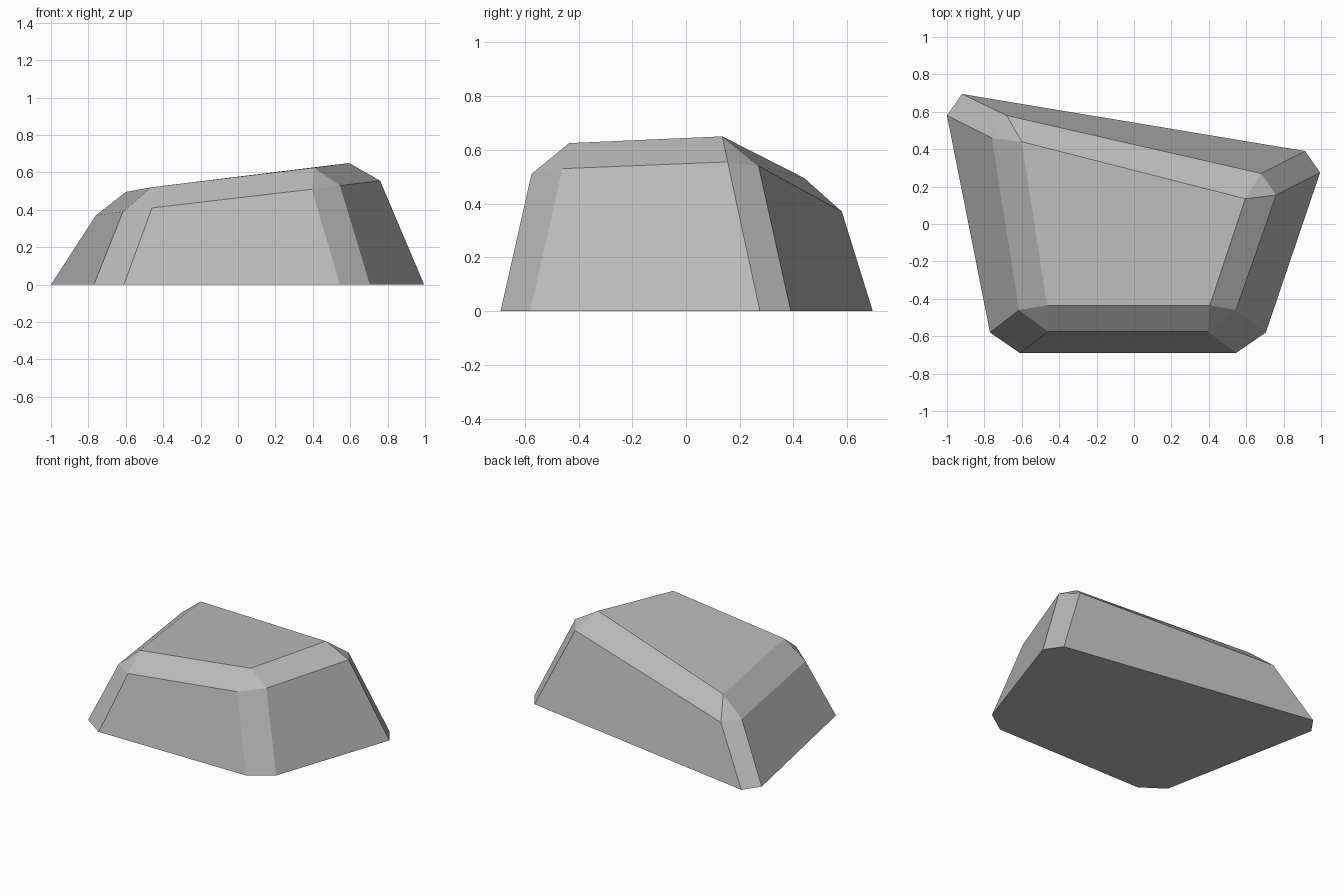
import bpy
import bmesh

default_cube = bpy.data.objects.get("Cube")
if default_cube:
    bpy.data.objects.remove(default_cube, do_unlink=True)

# Plain stone colour
stone = bpy.data.materials.new("stone_grey")
stone.use_nodes = True
grey = (0.5, 0.5, 0.5, 1)
stone.diffuse_color = grey
shader = stone.node_tree.nodes["Principled BSDF"]
shader.inputs["Base Color"].default_value = grey
shader.inputs["Roughness"].default_value = 0.8

# Each chamfered corner, anticlockwise from the front right:
# two ground points, two shoulder points and one point of the sloping top
corners = [
    dict(ground=[(-0.77, -0.58, 0), (-0.61, -0.69, 0)],
         shoulder=[(-0.615, -0.46, 0.39), (-0.46, -0.575, 0.41)],
         top=(-0.465, -0.435, 0.52)),
    dict(ground=[(0.545, -0.69, 0), (0.705, -0.58, 0)],
         shoulder=[(0.395, -0.575, 0.51), (0.545, -0.46, 0.53)],
         top=(0.405, -0.435, 0.625)),
    dict(ground=[(0.995, 0.275, 0), (0.915, 0.39, 0)],
         shoulder=[(0.76, 0.155, 0.555), (0.68, 0.27, 0.54)],
         top=(0.595, 0.135, 0.65)),
    dict(ground=[(-0.92, 0.695, 0), (-1, 0.58, 0)],
         shoulder=[(-0.68, 0.58, 0.37), (-0.76, 0.46, 0.37)],
         top=(-0.6, 0.44, 0.495)),
]

bm = bmesh.new()
rings = []
for corner in corners:
    ground = [bm.verts.new(p) for p in corner["ground"]]
    shoulder = [bm.verts.new(p) for p in corner["shoulder"]]
    rings.append((ground, shoulder, bm.verts.new(corner["top"])))

for i, (ground, shoulder, top) in enumerate(rings):
    next_ground, next_shoulder, next_top = rings[(i + 1) % len(rings)]
    # Corner chamfer and its triangular cap
    bm.faces.new((ground[0], ground[1], shoulder[1], shoulder[0]))
    bm.faces.new((shoulder[0], shoulder[1], top))
    # Side wall and the chamfer along its upper edge
    bm.faces.new((ground[1], next_ground[0], next_shoulder[0], shoulder[1]))
    bm.faces.new((shoulder[1], next_shoulder[0], next_top, top))

# Sloping top and flat underside
bm.faces.new([top for _, _, top in rings])
bm.faces.new([v for ground, _, _ in rings for v in ground])
bmesh.ops.recalc_face_normals(bm, faces=bm.faces)

mesh = bpy.data.meshes.new("rock")
bm.to_mesh(mesh)
bm.free()
mesh.materials.append(stone)
rock = bpy.data.objects.new("rock", mesh)
bpy.context.collection.objects.link(rock)
